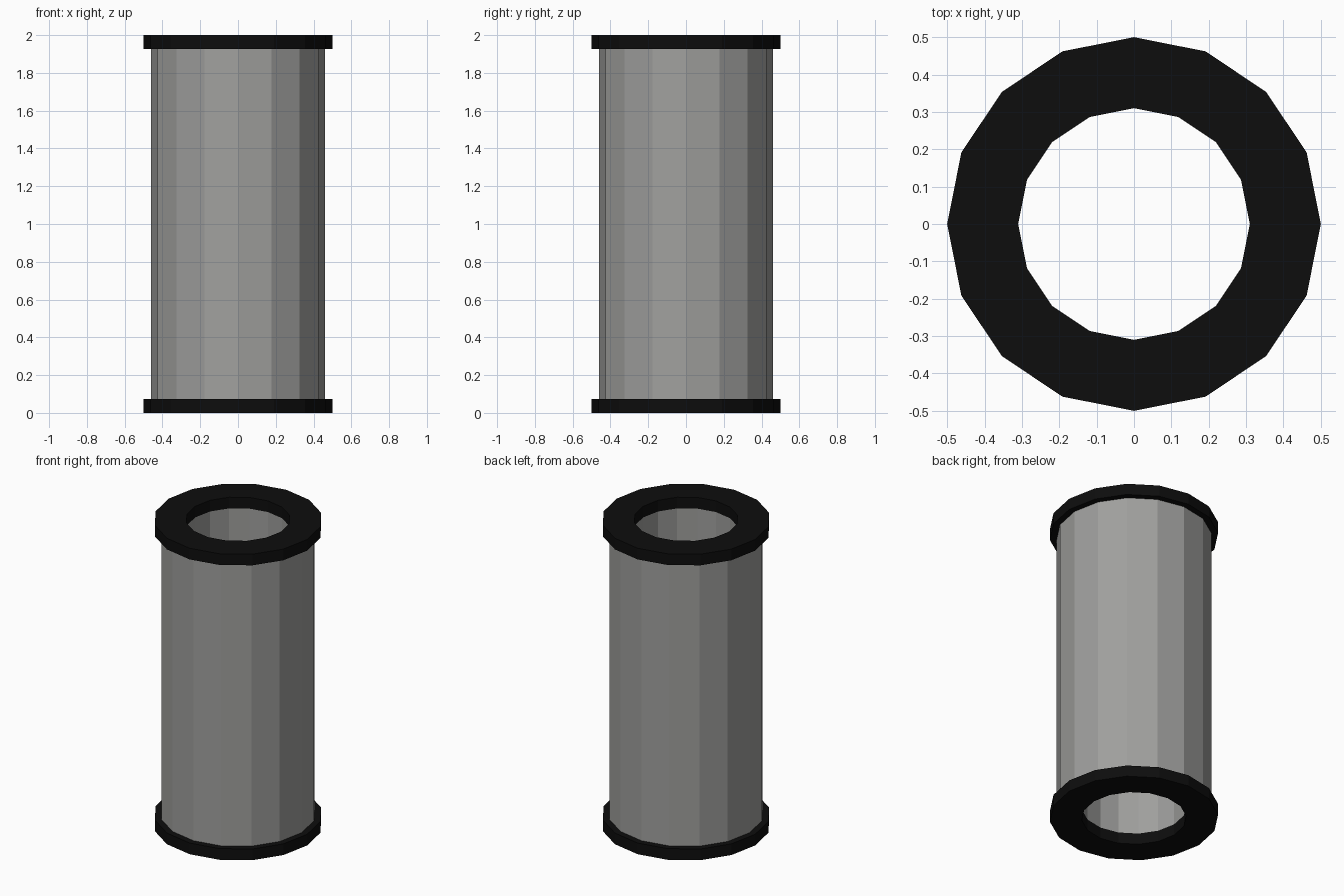
import bpy, bmesh, math

if "Cube" in bpy.data.objects:
    bpy.data.objects.remove(bpy.data.objects["Cube"])

SIDES = 16
INNER = 0.31
FLANGE = 0.073


def material(name, rgb):
    m = bpy.data.materials.new(name)
    m.diffuse_color = (*rgb, 1.0)
    m.use_nodes = True
    m.node_tree.nodes["Principled BSDF"].inputs["Base Color"].default_value = m.diffuse_color
    return m


def ring(name, outer, inner, z0, z1, mat):
    """Flat-sided hollow cylinder made by sweeping a rectangular profile."""
    bm = bmesh.new()
    profile = [(outer, z0), (outer, z1), (inner, z1), (inner, z0)]
    loops = []
    for i in range(SIDES):
        a = 2 * math.pi * i / SIDES
        loops.append([bm.verts.new((r * math.cos(a), r * math.sin(a), z)) for r, z in profile])
    for i in range(SIDES):
        p, q = loops[i], loops[(i + 1) % SIDES]
        for k in range(4):
            n = (k + 1) % 4
            bm.faces.new((p[k], q[k], q[n], p[n]))
    bmesh.ops.recalc_face_normals(bm, faces=bm.faces)
    mesh = bpy.data.meshes.new(name)
    bm.to_mesh(mesh)
    bm.free()
    mesh.materials.append(mat)
    obj = bpy.data.objects.new(name, mesh)
    bpy.context.collection.objects.link(obj)
    return obj


grey = material("pipe grey", (0.35, 0.35, 0.34))
black = material("rim black", (0.004, 0.004, 0.004))

# Main pipe between the two end rims
ring("pipe_body", 0.46, INNER, FLANGE, 2 - FLANGE, grey)

# End rims
ring("bottom_rim", 0.5, INNER, 0, FLANGE, black)
ring("top_rim", 0.5, INNER, 2 - FLANGE, 2, black)
